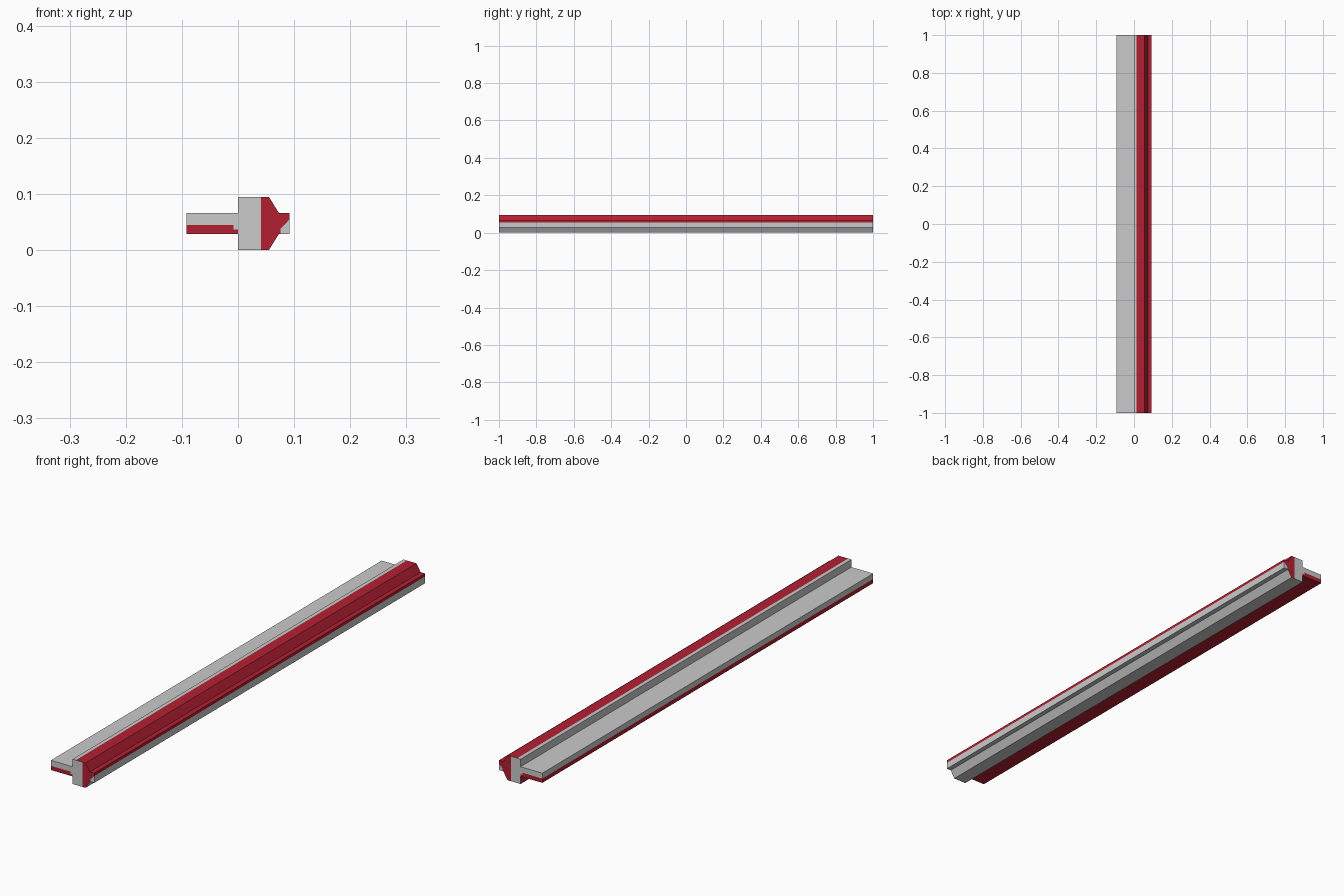
import bpy
import bmesh

if "Cube" in bpy.data.objects:
    bpy.data.objects.remove(bpy.data.objects["Cube"])


def material(name, rgb):
    mat = bpy.data.materials.new(name)
    mat.diffuse_color = (*rgb, 1)
    mat.use_nodes = True
    mat.node_tree.nodes["Principled BSDF"].inputs["Base Color"].default_value = mat.diffuse_color
    return mat


GREY, RED = 0, 1
HALF = 1.0

# Cross-section (x, z), split into coloured cells that share corners
CELLS = [
    # side flange, upper and lower
    (GREY, [(-.092, .045), (-.008, .045), (-.008, .037), (0, .037), (0, .066), (-.092, .066)]),
    (RED, [(-.092, .029), (0, .029), (0, .037), (-.008, .037), (-.008, .045), (-.092, .045)]),
    # main bar
    (GREY, [(0, 0), (.041, 0), (.041, .095), (.014, .095), (0, .095), (0, .066), (0, .037), (0, .029)]),
    # bevelled nose
    (RED, [(.041, 0), (.055, 0), (.073, .029), (.073, .066), (.055, .095), (.041, .095)]),
    # narrow tip
    (RED, [(.073, .029), (.076, .029), (.076, .038), (.092, .055), (.092, .066), (.073, .066)]),
    (GREY, [(.076, .029), (.092, .029), (.092, .055), (.076, .038)]),
]

bm = bmesh.new()
corners = {}


def corner(p, y):
    key = (p, y)
    if key not in corners:
        corners[key] = bm.verts.new((p[0], y, p[1]))
    return corners[key]


# End caps
for colour, points in CELLS:
    bm.faces.new([corner(p, -HALF) for p in points]).material_index = colour
    bm.faces.new([corner(p, HALF) for p in reversed(points)]).material_index = colour

# Long faces: only outline edges, which belong to a single cell
edges = [(pts[i - 1], pts[i]) for _, pts in CELLS for i in range(len(pts))]
for a, b in edges:
    if (b, a) in edges:
        continue
    face = bm.faces.new([corner(b, -HALF), corner(a, -HALF), corner(a, HALF), corner(b, HALF)])
    x, z = (a[0] + b[0]) / 2, (a[1] + b[1]) / 2
    # upper right and lower left are red, the rest is grey
    red = (x > .015 and z > .055) or (x < .001 and z < .045)
    face.material_index = RED if red else GREY

bmesh.ops.recalc_face_normals(bm, faces=bm.faces[:])

mesh = bpy.data.meshes.new("trim_rail")
bm.to_mesh(mesh)
bm.free()
mesh.materials.append(material("light grey", (.59, .59, .59)))
mesh.materials.append(material("deep red", (.45, .014, .032)))
rail = bpy.data.objects.new("trim_rail", mesh)
bpy.context.collection.objects.link(rail)
